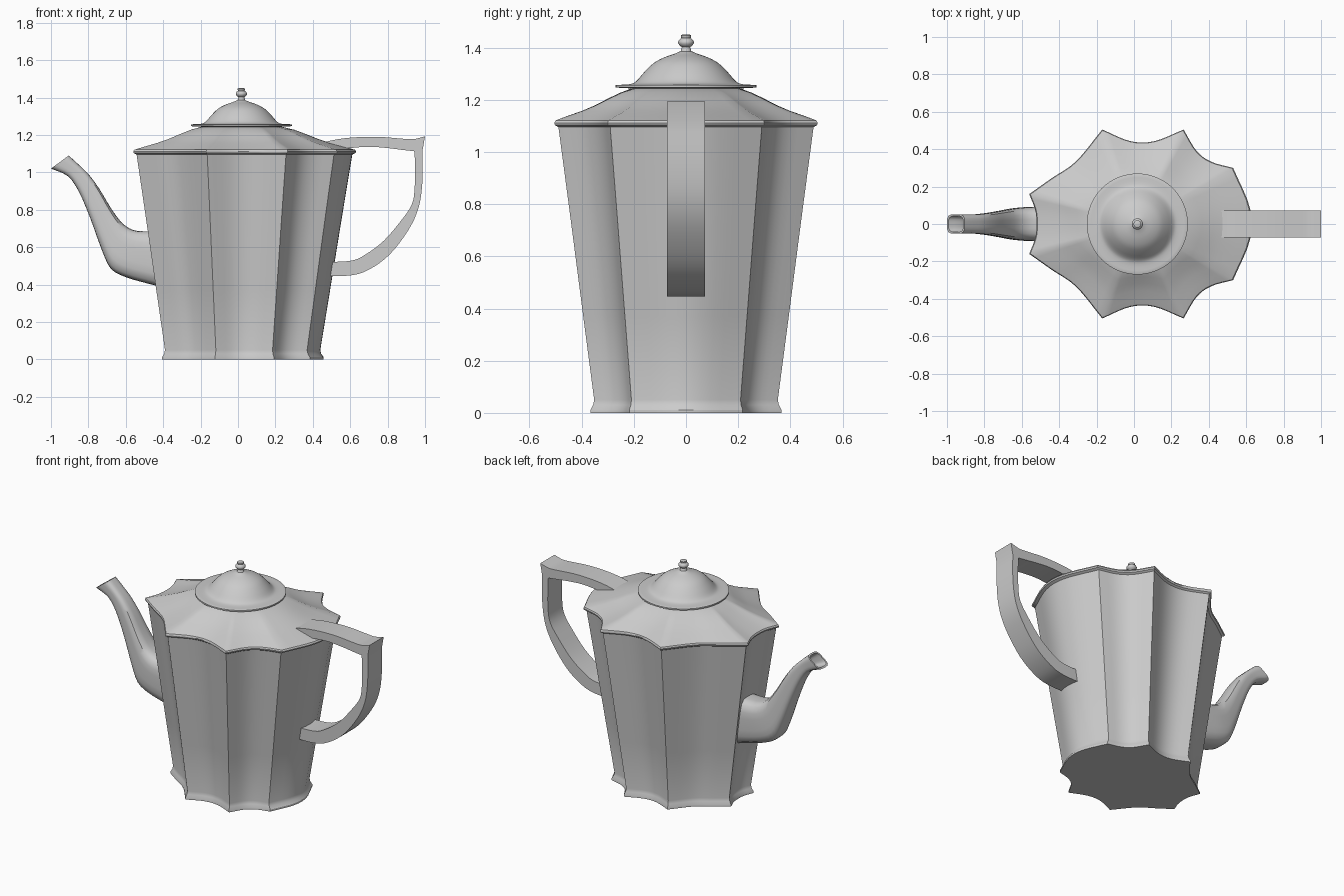
import bpy, bmesh, math
from mathutils import Vector

if "Cube" in bpy.data.objects:
    bpy.data.objects.remove(bpy.data.objects["Cube"])

CX = 0.018  # axis of the lid


def make(name, rings, caps=(True, True), angle=30):
    """Skin a list of closed rings into a smooth-shaded object."""
    bm = bmesh.new()
    vr = [[bm.verts.new(p) for p in r] for r in rings]
    n = len(vr[0])
    for a, b in zip(vr, vr[1:]):
        for i in range(n):
            j = (i + 1) % n
            bm.faces.new((a[i], a[j], b[j], b[i]))
    if caps[0]:
        bm.faces.new(vr[0][::-1])
    if caps[1]:
        bm.faces.new(vr[-1])
    bmesh.ops.recalc_face_normals(bm, faces=bm.faces[:])
    me = bpy.data.meshes.new(name)
    bm.to_mesh(me)
    bm.free()
    ob = bpy.data.objects.new(name, me)
    bpy.context.collection.objects.link(ob)
    bpy.ops.object.select_all(action='DESELECT')
    ob.select_set(True)
    bpy.context.view_layer.objects.active = ob
    bpy.ops.object.shade_smooth_by_angle(angle=math.radians(angle))
    return ob


def spline(pts, sub=4):
    """Catmull-Rom through open points."""
    P = [Vector(p) for p in pts]
    P = [2 * P[0] - P[1]] + P + [2 * P[-1] - P[-2]]
    out = []
    for i in range(1, len(P) - 2):
        a, b, c, d = P[i - 1:i + 3]
        for k in range(sub):
            t = k / sub
            out.append(0.5 * (2 * b + (c - a) * t + (2 * a - 5 * b + 4 * c - d) * t * t
                              + (3 * b - a - 3 * c + d) * t ** 3))
    return out + [P[-2]]


def circle(r, z, n=64):
    return [(CX + r * math.cos(2 * math.pi * i / n), r * math.sin(2 * math.pi * i / n), z)
            for i in range(n)]


# Fluted outline: sharp corners with hollow sides between them
side_lobes = [
    [(0.53, 0.30), (0.415, 0.332), (0.335, 0.39), (0.265, 0.505)],
    [(0.265, 0.505), (0.11, 0.443), (-0.02, 0.443), (-0.17, 0.505)],
    [(-0.17, 0.505), (-0.31, 0.335), (-0.44, 0.245), (-0.56, 0.16)],
]
lobes = [[(0.53, -0.30), (0.62, -0.085), (0.62, 0.085), (0.53, 0.30)]] + side_lobes
lobes.append([(-0.56, 0.16), (-0.525, 0.06), (-0.525, -0.06), (-0.56, -0.16)])
lobes += [[(x, -y) for x, y in reversed(l)] for l in reversed(side_lobes)]
outline = [p for l in lobes for p in spline(l)[:-1]]

# Body: foot, tapering wall, rim, then shoulder blending into a circle
rings = [[(p.x * s, p.y * s, z) for p in outline] for s, z in
         [(0.725, 0), (0.725, 0.012), (0.705, 0.03), (0.697, 0.05), (0.78, 0.37),
          (0.875, 0.74), (0.968, 1.095), (0.995, 1.103), (1.0, 1.112)]]
for t, z in [(0.015, 1.121), (0.15, 1.137), (0.33, 1.157), (0.5, 1.180),
             (0.65, 1.205), (0.8, 1.228), (1.0, 1.248)]:
    ring = []
    for p in outline:
        d = Vector((p.x - CX, p.y))
        q = Vector((CX, 0)) + d.lerp(d.normalized() * 0.2, t)
        ring.append((q.x, q.y, z))
    rings.append(ring)
make("body", rings, angle=32)

# Lid with thin brim and dome
brim = [(0.2, 1.243), (0.27, 1.247), (0.27, 1.256)]
dome = spline([(0.268, 1.257), (0.215, 1.26), (0.19, 1.272), (0.16, 1.306), (0.125, 1.340),
               (0.085, 1.362), (0.045, 1.376), (0.022, 1.386)], 3)
make("lid", [circle(r, z) for r, z in brim + [tuple(p) for p in dome]])

# Knob
knob = [(0.03, 1.375), (0.021, 1.385), (0.016, 1.402), (0.024, 1.408), (0.030, 1.416),
        (0.030, 1.424), (0.024, 1.432), (0.017, 1.436), (0.020, 1.440), (0.020, 1.447), (0.014, 1.45)]
make("lid_knob", [circle(r, z, 32) for r, z in knob], angle=50)

# Handle: flat strap swept between outer and inner side profiles
outer = spline([(0.44, 1.155), (0.52, 1.175), (0.62, 1.187), (0.75, 1.19), (0.88, 1.18), (0.94, 1.178), (1.0, 1.193)])
outer += spline([(0.987, 1.12), (0.986, 0.95), (0.965, 0.81), (0.91, 0.69), (0.81, 0.56),
                 (0.70, 0.48), (0.60, 0.449), (0.44, 0.445)])
inner = spline([(0.44, 1.115), (0.50, 1.12), (0.60, 1.13), (0.70, 1.137), (0.80, 1.13), (0.88, 1.12), (0.942, 1.113)])
inner += spline([(0.945, 1.08), (0.945, 0.93), (0.93, 0.83), (0.87, 0.74), (0.78, 0.635),
                 (0.68, 0.56), (0.60, 0.527), (0.44, 0.52)])
W = 0.073
make("handle", [[(o.x, -W, o.y), (o.x, W, o.y), (i.x, W, i.y), (i.x, -W, i.y)]
                for o, i in zip(outer, inner)], angle=40)

# Spout: (lower x, lower z, upper x, upper z, half width)
stations = [(-0.40, 0.385, -0.40, 0.69, 0.095), (-0.48, 0.405, -0.49, 0.685, 0.093),
            (-0.60, 0.44, -0.56, 0.692, 0.09), (-0.68, 0.485, -0.62, 0.73, 0.083),
            (-0.73, 0.59, -0.68, 0.81, 0.073), (-0.79, 0.755, -0.74, 0.91, 0.062),
            (-0.85, 0.895, -0.795, 0.985, 0.054), (-0.91, 0.98, -0.85, 1.04, 0.05),
            (-1.0, 1.02, -0.905, 1.09, 0.052)]


def section(s, k=1.0, n=24):
    lo, up = Vector((s[0], 0, s[1])), Vector((s[2], 0, s[3]))
    mid, half = (lo + up) / 2, (up - lo) / 2 * k
    pts = []
    for i in range(n):
        c, d = math.cos(2 * math.pi * i / n), math.sin(2 * math.pi * i / n)
        f = (c ** 4 + d ** 4) ** -0.25  # rounded square
        pts.append(mid + half * d * f + Vector((0, s[4] * k * c * f, 0)))
    return pts


path = []
for a, b in zip(spline([s[:2] + (s[4],) for s in stations], 3),
                spline([s[2:4] + (0,) for s in stations], 3)):
    path.append((a[0], a[1], b[0], b[1], a[2]))
make("spout", [section(s) for s in path] + [section(s, 0.82) for s in path[:-10:-1]], angle=40)
